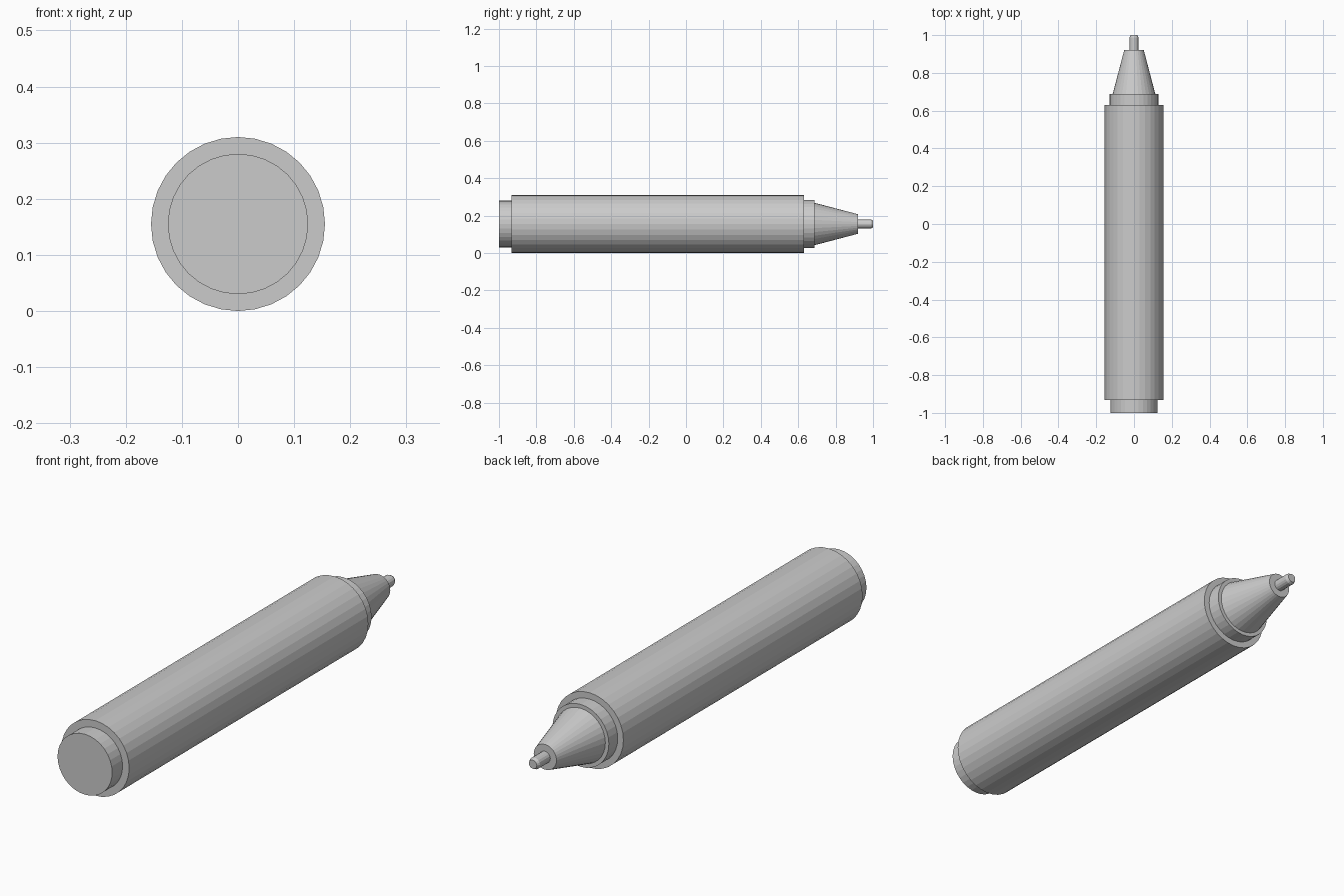
import bpy, bmesh, math

if "Cube" in bpy.data.objects:
    bpy.data.objects.remove(bpy.data.objects["Cube"])

AXIS_Z = 0.155

grey = bpy.data.materials.new("light_grey")
grey.diffuse_color = (0.6, 0.6, 0.6, 1)
grey.use_nodes = True
grey.node_tree.nodes["Principled BSDF"].inputs["Base Color"].default_value = grey.diffuse_color


def lathe(name, profile, sides=32):
    """Closed, flat-shaded turned part along y; profile = (y, radius) points."""
    bm = bmesh.new()
    rings = []
    for y, r in profile:
        angles = [2 * math.pi * i / sides for i in range(sides)]
        rings.append([bm.verts.new((r * math.sin(a), y, AXIS_Z + r * math.cos(a)))
                      for a in angles])
    for a, b in zip(rings, rings[1:]):
        for i in range(sides):
            j = (i + 1) % sides
            bm.faces.new((a[i], a[j], b[j], b[i]))
    bm.faces.new(rings[0])
    bm.faces.new(rings[-1])
    bmesh.ops.recalc_face_normals(bm, faces=bm.faces)
    mesh = bpy.data.meshes.new(name)
    bm.to_mesh(mesh)
    bm.free()
    mesh.materials.append(grey)
    obj = bpy.data.objects.new(name, mesh)
    bpy.context.collection.objects.link(obj)
    return obj


# Main barrel and the plug closing its rear end
lathe("barrel", [(-0.932, 0.155), (0.63, 0.155)])
lathe("end_plug", [(-1.0, 0.125), (-0.932, 0.125)])

# Stepped collar, tapered nose and writing tip
lathe("collar", [(0.63, 0.129), (0.688, 0.129)])
lathe("nose_cone", [(0.688, 0.113), (0.92, 0.052)])
lathe("nib", [(0.92, 0.024), (0.988, 0.024), (1.0, 0.018)], 16)
